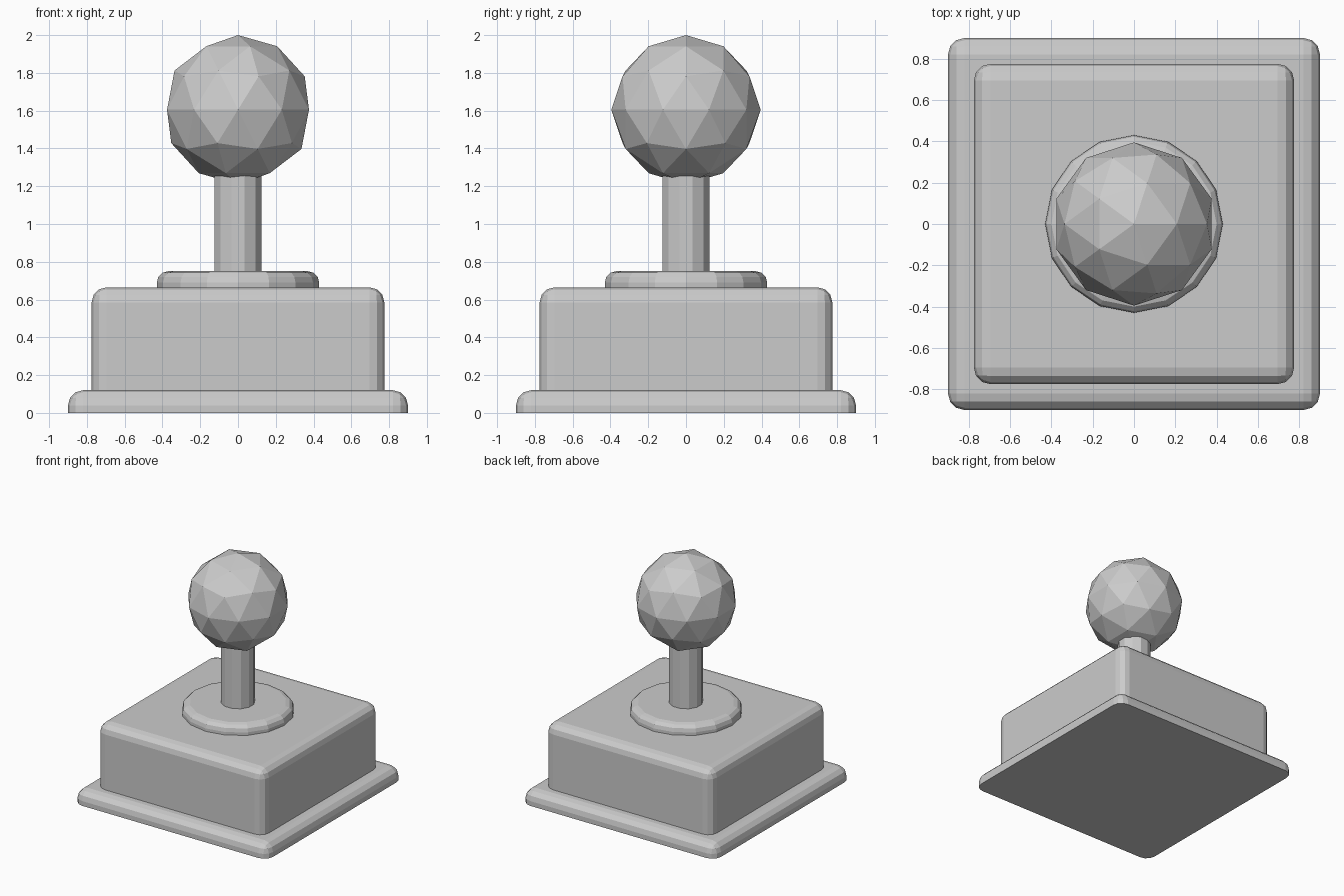
import bpy, bmesh, math
from mathutils import Matrix

if "Cube" in bpy.data.objects:
    bpy.data.objects.remove(bpy.data.objects["Cube"])


def add_object(name, bm):
    mesh = bpy.data.meshes.new(name)
    bm.to_mesh(mesh)
    bm.free()
    obj = bpy.data.objects.new(name, mesh)
    bpy.context.collection.objects.link(obj)
    return obj


def bevel_above(bm, z, radius, segments):
    # Round every edge that does not lie on the bottom rim
    edges = [e for e in bm.edges if max(v.co.z for v in e.verts) > z + 1e-4]
    bmesh.ops.bevel(bm, geom=edges, offset=radius, segments=segments,
                    profile=0.5, affect='EDGES', clamp_overlap=True)


def rounded_block(name, half, z0, z1, radius):
    bm = bmesh.new()
    bmesh.ops.create_cube(bm, size=1, matrix=Matrix.Translation((0, 0, (z0 + z1) / 2))
                          @ Matrix.Diagonal((2 * half, 2 * half, z1 - z0, 1)))
    bevel_above(bm, z0, radius, 3)
    return add_object(name, bm)


def lathe(name, profile, sides, turn=0.0):
    # Closed solid of revolution from (radius, z) points
    bm = bmesh.new()
    rings = [[bm.verts.new((r * math.cos(turn + math.tau * i / sides),
                            r * math.sin(turn + math.tau * i / sides), z))
              for i in range(sides)] for r, z in profile]
    for low, high in zip(rings, rings[1:]):
        for i in range(sides):
            j = (i + 1) % sides
            bm.faces.new((low[i], low[j], high[j], high[i]))
    bm.faces.new(rings[0][::-1])
    bm.faces.new(rings[-1])
    return add_object(name, bm)


# Square housing on a wider foot plate
rounded_block("foot_plate", 0.90, 0.0, 0.12, 0.08)
rounded_block("housing", 0.775, 0.12, 0.665, 0.08)

# Collar with a rounded upper rim
rim = 0.06
collar = [(0.43, 0.665)] + [
    (0.43 - rim + rim * math.cos(a), 0.75 - rim + rim * math.sin(a))
    for a in (math.pi / 2 * k / 3 for k in range(4))]
lathe("collar", collar, 16)

# Shaft
lathe("shaft", [(0.13, 0.74), (0.13, 1.30)], 12, math.radians(15))

# Faceted ball grip
bm = bmesh.new()
bmesh.ops.create_icosphere(bm, subdivisions=2, radius=0.395,
                           matrix=Matrix.Translation((0, 0, 1.605)))
add_object("ball_grip", bm)
